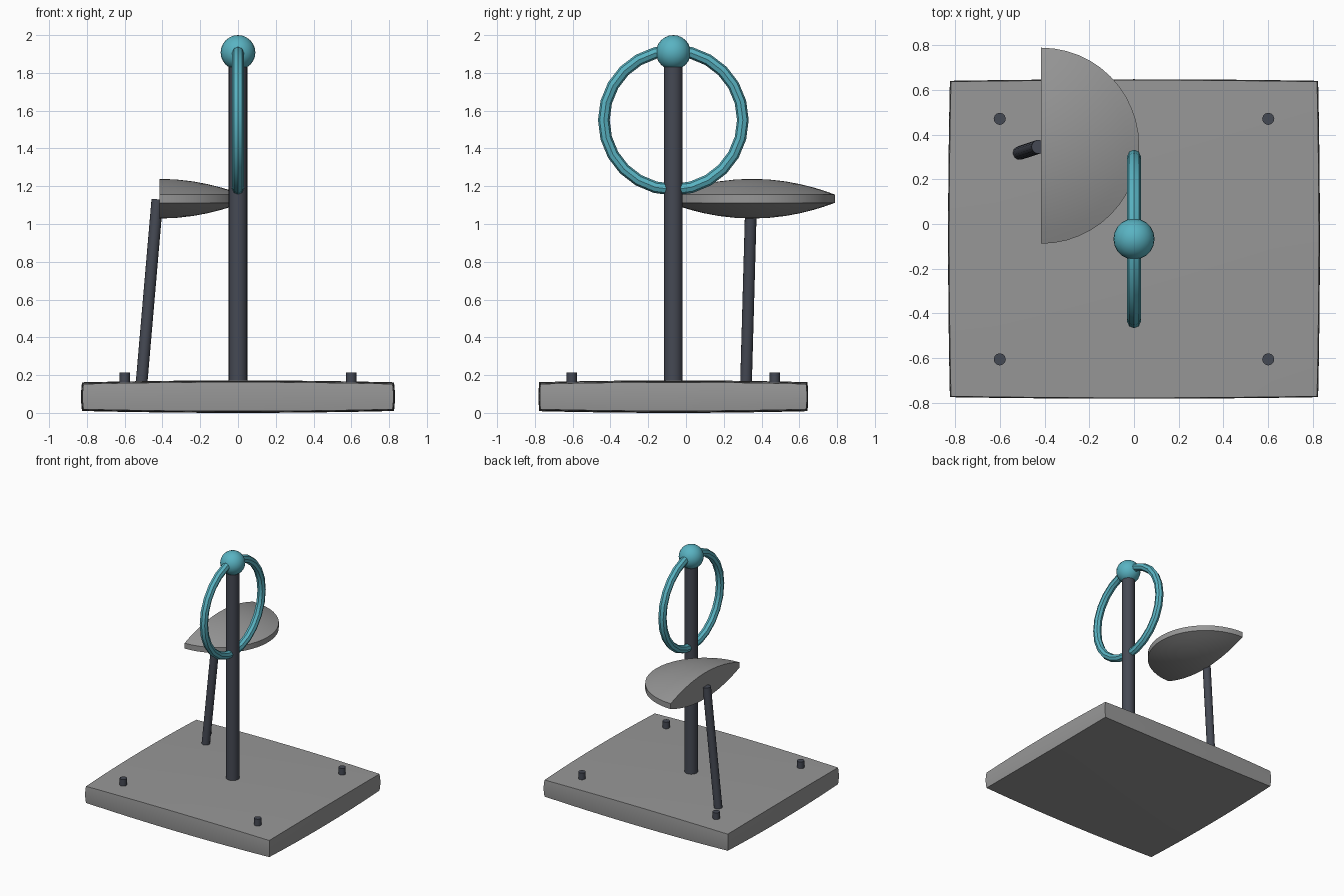
import bpy, bmesh, math
from mathutils import Vector, Matrix

if "Cube" in bpy.data.objects:
    bpy.data.objects.remove(bpy.data.objects["Cube"])


def material(name, rgb):
    m = bpy.data.materials.new(name)
    m.diffuse_color = (*rgb, 1)
    m.use_nodes = True
    m.node_tree.nodes["Principled BSDF"].inputs["Base Color"].default_value = m.diffuse_color
    return m


GREY = material("grey", (0.31, 0.31, 0.31))
DARK = material("dark slate", (0.06, 0.067, 0.088))
TEAL = material("teal", (0.10, 0.45, 0.54))
YC = -0.067  # shared centre line of base, pole and ring


def finish(ob, name, mat, angle=35):
    ob.name = name
    ob.data.materials.append(mat)
    bpy.ops.object.select_all(action='DESELECT')
    ob.select_set(True)
    bpy.context.view_layer.objects.active = ob
    bpy.ops.object.shade_smooth_by_angle(angle=math.radians(angle))
    return ob


def from_bmesh(bm, name, mat, angle=35):
    bmesh.ops.recalc_face_normals(bm, faces=bm.faces)
    me = bpy.data.meshes.new(name)
    bm.to_mesh(me)
    bm.free()
    ob = bpy.data.objects.new(name, me)
    bpy.context.collection.objects.link(ob)
    return finish(ob, name, mat, angle)


def rod(name, a, b, radius, sides):
    a, b = Vector(a), Vector(b)
    d = b - a
    bpy.ops.mesh.primitive_cylinder_add(vertices=sides, radius=radius, depth=d.length)
    ob = bpy.context.object
    ob.data.transform(Matrix.Translation((a + b) / 2) @ d.to_track_quat('Z', 'Y').to_matrix().to_4x4())
    return finish(ob, name, DARK, 50)


# Base: slab with gently bulging faces
bm = bmesh.new()
bmesh.ops.create_cube(bm, size=2)
bmesh.ops.subdivide_edges(bm, edges=bm.edges[:], cuts=7, use_grid_fill=True)
for vert in bm.verts:
    u, v, w = vert.co
    bu, bv, bw = 1 - u * u, 1 - v * v, 1 - w * w
    vert.co = (u * (0.818 + 0.008 * bv + 0.005 * bw),
               YC + v * (0.703 + 0.007 * bu + 0.004 * bw),
               0.086 + w * (0.067 + 0.010 * bu + 0.009 * bv))
from_bmesh(bm, "base", GREY)

# Corner pegs
for i, (x, y) in enumerate([(-0.6, 0.47), (0.6, 0.47), (-0.6, -0.605), (0.6, -0.605)]):
    rod(f"peg_{i + 1}", (x, y, 0.14), (x, y, 0.215), 0.027, 12)

# Main pole and leaning support
rod("pole", (0, YC, 0.165), (0, YC, 1.83), 0.049, 24)
rod("support", (-0.51, 0.318, 0.165), (-0.427, 0.345, 1.13), 0.031, 16)

# Ring standing in the YZ plane, and the ball on top
bpy.ops.mesh.primitive_torus_add(major_segments=24, minor_segments=8,
                                 major_radius=0.368, minor_radius=0.031)
ring = bpy.context.object
ring.data.transform(Matrix.Translation((0, YC, 1.55)) @ Matrix.Rotation(math.pi / 2, 4, 'Y'))
finish(ring, "ring", TEAL, 30)
bpy.ops.mesh.primitive_uv_sphere_add(segments=20, ring_count=12, radius=0.092)
ball = bpy.context.object
ball.data.transform(Matrix.Translation((0, YC, 1.908)))
finish(ball, "ball", TEAL, 60)

# Half-disc wing: lens profile swept through half a turn, closed by a flat cut
R, X0, Y0, Z0, N = 0.438, -0.415, 0.35, 1.134, 24
radii = [0, 0.2, 0.4, 0.58, 0.74, 0.87, 1.0]
profile = [(r, 0.022 + 0.083 * (1 - r * r)) for r in radii]
profile += [(r, -h) for r, h in reversed(profile)]
bm = bmesh.new()
rows = []
for i in range(N + 1):
    a = -math.pi / 2 + math.pi * i / N
    rows.append([bm.verts.new((X0 + R * r * math.cos(a), Y0 + R * r * math.sin(a), Z0 + h))
                 for r, h in profile])
for a, b in zip(rows, rows[1:]):
    for j in range(len(profile) - 1):
        bm.faces.new((a[j], a[j + 1], b[j + 1], b[j]))
for row in (rows[0], rows[-1]):
    bm.faces.new(row)
bmesh.ops.remove_doubles(bm, verts=bm.verts, dist=1e-5)
from_bmesh(bm, "half_disc", GREY, 40)
